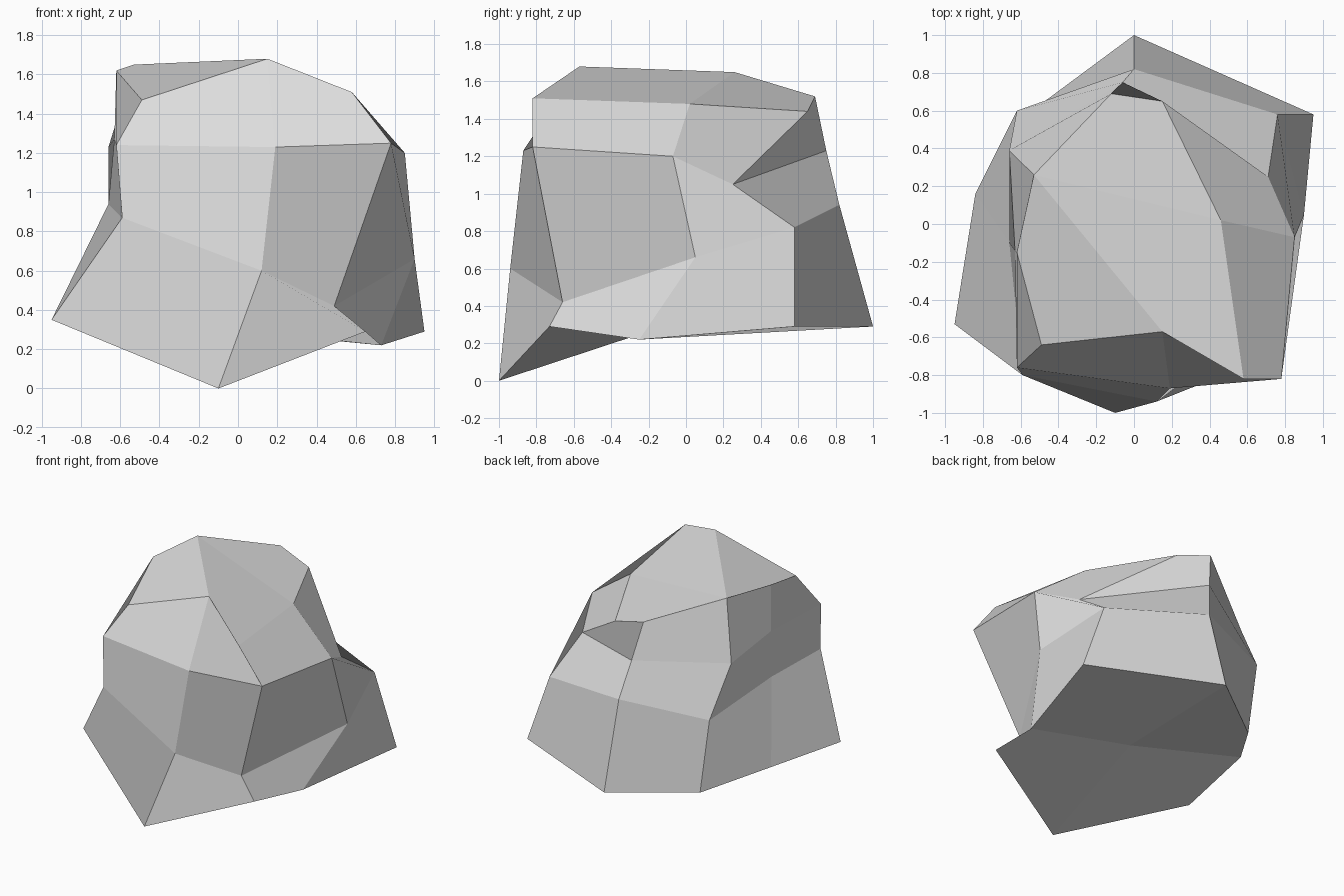
import bpy
import bmesh

# Remove the default cube
default_cube = bpy.data.objects.get("Cube")
if default_cube:
    bpy.data.objects.remove(default_cube, do_unlink=True)

# Stone material
stone = bpy.data.materials.new("light_grey_stone")
stone.use_nodes = True
stone_colour = (0.72, 0.72, 0.72, 1)
stone.diffuse_color = stone_colour
stone.node_tree.nodes["Principled BSDF"].inputs["Base Color"].default_value = stone_colour

# Eight-sided cross-sections, each running from the front round by the left side
base_ring = [(-.1, -1, 0), (.65, -.73, .29), (.73, -.25, .22), (.95, .58, .29),
             (0, 1, .29), (-.54, .6, .28), (-.84, .16, .39), (-.95, -.53, .35)]
waist_ring = [(.12, -.94, .6), (.49, -.66, .42), (.9, .05, .66), (.76, .58, .82),
              (0, .82, .94), (-.62, .6, .86), (-.66, -.1, .94), (-.59, -.8, .87)]
shoulder_ring = [(.19, -.87, 1.23), (.78, -.82, 1.25), (.85, -.07, 1.2), (.71, .25, 1.05),
                 (-.06, .75, 1.23), (-.66, .39, 1.23), (-.63, -.14, 1.27), (-.62, -.76, 1.24)]
crown_ring = [(.15, -.57, 1.68), (.58, -.82, 1.51), (.46, .02, 1.48), (.15, .65, 1.44),
              (-.12, .69, 1.52), (-.53, .26, 1.65), (-.62, -.15, 1.62), (-.49, -.64, 1.47)]
base_centre = (-.04, -.09, .3)


def add_ring(bm, points):
    return [bm.verts.new(point) for point in points]


def bridge(bm, lower, upper):
    """Join two cross-sections; each facet folds from lower left to upper right."""
    count = len(lower)
    for i in range(count):
        j = (i + 1) % count
        bm.faces.new((lower[j], upper[j], upper[i], lower[i]))


def cap(bm, points, facets):
    """Close an end with large facets, each folding between its first and third corner."""
    for facet in facets:
        bm.faces.new([points[i] for i in facet])


# Boulder body
bm = bmesh.new()
sections = (base_ring, waist_ring, shoulder_ring, crown_ring)
rings = [add_ring(bm, section) for section in sections]
for lower, upper in zip(rings, rings[1:]):
    bridge(bm, lower, upper)

# Hollowed underside, with its centre as the last point
underside = rings[0] + add_ring(bm, [base_centre])
cap(bm, underside, [(8, 2, 1, 0), (4, 3, 2, 8), (8, 6, 5, 4), (0, 7, 6, 8)])

# Crown facets
cap(bm, rings[-1], [(5, 6, 7, 0), (0, 1, 2, 5), (5, 2, 3, 4)])
bmesh.ops.recalc_face_normals(bm, faces=bm.faces[:])

mesh = bpy.data.meshes.new("boulder")
bm.to_mesh(mesh)
bm.free()
mesh.materials.append(stone)
boulder = bpy.data.objects.new("boulder", mesh)
bpy.context.collection.objects.link(boulder)
